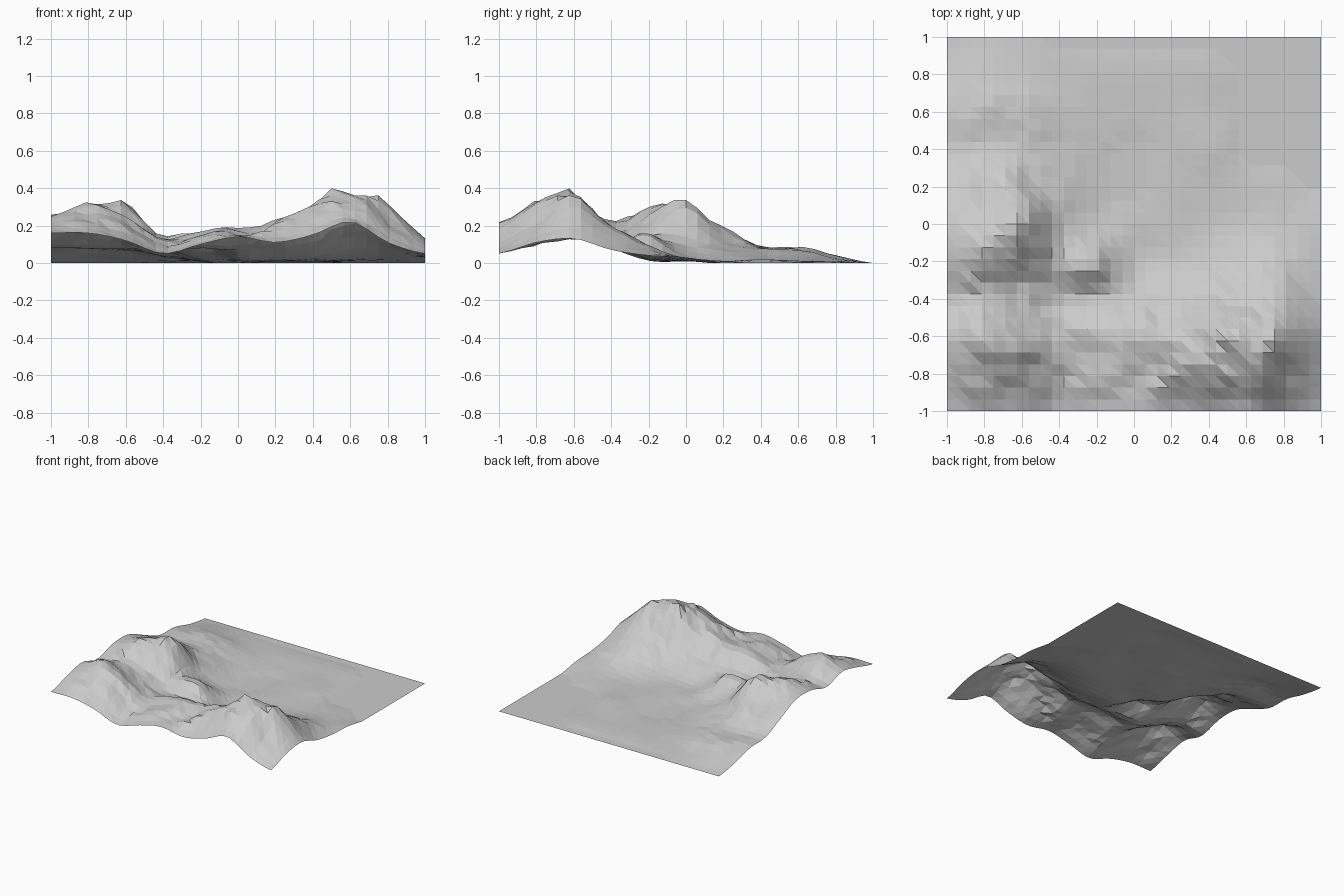
import bpy, bmesh
from mathutils import Vector, noise

if "Cube" in bpy.data.objects:
    bpy.data.objects.remove(bpy.data.objects["Cube"])

N = 32            # cells per side
STEP = 2.0 / N

# Coarse relief in hundredths of a unit: rows go front to back, columns left to right
RELIEF = [
    [16, 16, 12, 5, 10, 14, 11, 15, 22, 11, 5],
    [21, 26, 20, 10, 14, 16, 20, 28, 31, 24, 11],
    [25, 31, 22, 13, 17, 19, 22, 30, 36, 32, 13],
    [20, 22, 16, 9, 8, 8, 9, 13, 18, 18, 7],
    [25, 30, 24, 14, 13, 2, 2, 4, 8, 9, 4],
    [25, 27, 32, 12, 3, 1, 1, 1, 2, 3, 3],
    [17, 18, 15, 7, 1, 0, 1, 1, 1, 1, 0],
    [9, 9, 8, 4, 1, 0, 1, 2, 0, 0, 0],
    [8, 8, 7, 3, 1, 1, 1, 1, 0, 0, 0],
    [3, 4, 3, 1, 1, 1, 1, 1, 0, 0, 0],
    [0] * 11,
]

# Sharp summits: x, y, extra height, radius
SUMMITS = [(0.5, -0.63, 0.06, 0.12), (0.5, -0.81, 0.03, 0.1), (0.75, -0.6, 0.02, 0.12),
           (-0.63, 0.0, 0.02, 0.1), (-0.8, -0.13, 0.03, 0.12), (-0.25, -0.22, 0.04, 0.12)]


def spline(p, t):
    """Catmull-Rom blend of four samples."""
    a, b, c, d = p
    return b + 0.5 * t * (c - a + t * (2 * a - 5 * b + 4 * c - d + t * (3 * (b - c) + d - a)))


def samples(seq, u):
    i = min(int(u), 9)
    return [seq[min(max(i + k, 0), 10)] for k in (-1, 0, 1, 2)], u - i


def height(x, y):
    u, v = (x + 1) * 5, (y + 1) * 5
    column = [spline(*samples(row, u)) for row in RELIEF]
    h = spline(*samples(column, v)) / 100
    for px, py, amount, radius in SUMMITS:
        d = ((x - px) ** 2 + (y - py) ** 2) ** 0.5
        h += amount * max(0, 1 - d / radius)
    # Crags only on high ground, and calmer along the border
    inner = min(1, (1 - max(abs(x), abs(y))) * 6)
    rough = noise.noise(Vector((x * 5.3, y * 5.3, 3.1))) + 0.6 * noise.noise(Vector((x * 11.3, y * 11.3, 7.7)))
    h += 0.09 * rough * min(max(h, 0) * 2.5, 0.4) * inner
    return 0.0 if h < 0.004 else h


# Triangulated terrain sheet
bm = bmesh.new()
grid = []
for j in range(N + 1):
    y = -1 + j * STEP
    grid.append([bm.verts.new((-1 + i * STEP, y, height(-1 + i * STEP, y))) for i in range(N + 1)])
for j in range(N):
    for i in range(N):
        a, b = grid[j][i], grid[j][i + 1]
        c, d = grid[j + 1][i + 1], grid[j + 1][i]
        bm.faces.new((a, b, d))
        bm.faces.new((b, c, d))
mesh = bpy.data.meshes.new("mountain_terrain")
bm.to_mesh(mesh)
bm.free()
terrain = bpy.data.objects.new("mountain_terrain", mesh)
bpy.context.collection.objects.link(terrain)
